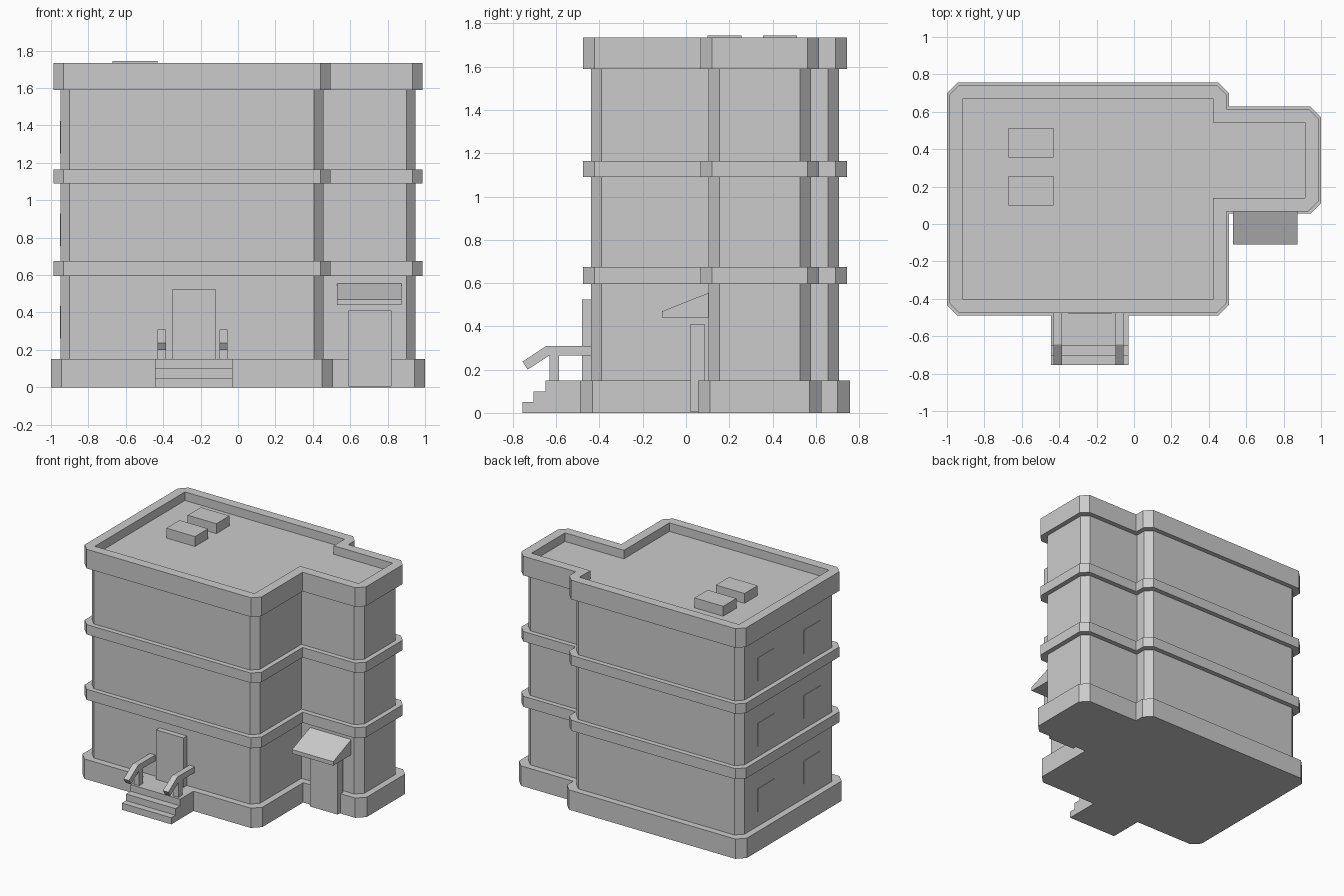
import bpy
import bmesh

cube = bpy.data.objects.get("Cube")
if cube:
    bpy.data.objects.remove(cube, do_unlink=True)

GREY = (0.6, 0.6, 0.6, 1.0)
mat = bpy.data.materials.new("plain grey")
mat.use_nodes = True
mat.diffuse_color = GREY
mat.node_tree.nodes["Principled BSDF"].inputs["Base Color"].default_value = GREY


def finish(name, bm):
    bmesh.ops.remove_doubles(bm, verts=bm.verts, dist=0.0005)
    bmesh.ops.recalc_face_normals(bm, faces=bm.faces)
    mesh = bpy.data.meshes.new(name)
    bm.to_mesh(mesh)
    bm.free()
    mesh.materials.append(mat)
    obj = bpy.data.objects.new(name, mesh)
    bpy.context.collection.objects.link(obj)
    return obj


def loft(name, rings):
    """Join equal-length rings of points and cap both ends."""
    bm = bmesh.new()
    loops = [[bm.verts.new(p) for p in ring] for ring in rings]
    n = len(loops[0])
    for a, b in zip(loops, loops[1:]):
        for i in range(n):
            j = (i + 1) % n
            bm.faces.new((a[i], a[j], b[j], b[i]))
    bm.faces.new(loops[0][::-1])
    bm.faces.new(loops[-1])
    return finish(name, bm)


def box(name, x, y, z):
    rect = [(x[0], y[0]), (x[1], y[0]), (x[1], y[1]), (x[0], y[1])]
    return loft(name, [[(px, py, h) for px, py in rect] for h in z])


def side_profile(name, x, profile):
    """Extrude a (y, z) profile across x."""
    return loft(name, [[(px, y, z) for y, z in profile] for px in x])


def footprint(grow, chamfer, z):
    """Main block plus side wing, grown outward, outer corners chamfered."""
    x0, x1, x2 = -0.95 - grow, 0.457 + grow, 0.95 + grow
    y0, y1 = -0.44 - grow, 0.105 - grow
    y2, y3 = 0.577 + grow, 0.707 + grow
    corners = [(x0, y0), (x1, y0), (x1, y1), (x2, y1),
               (x2, y2), (x1, y2), (x1, y3), (x0, y3)]
    ring = []
    for i, (x, y) in enumerate(corners):
        if i in (2, 5):  # inward corners stay sharp
            ring.append((x, y, z))
            continue
        for qx, qy in (corners[i - 1], corners[(i + 1) % 8]):
            d = abs(qx - x) + abs(qy - y)
            ring.append((x + (qx - x) / d * chamfer, y + (qy - y) / d * chamfer, z))
    return ring


def block(name, grow, chamfer, bottom, top):
    return loft(name, [footprint(grow, chamfer, bottom), footprint(grow, chamfer, top)])


# Building shell
LEDGE = 0.037
block("base_plinth", 0.05, 0.057, 0, 0.15)
block("walls", 0, 0.05, 0.15, 1.6)
block("lower_ledge", LEDGE, 0.053, 0.595, 0.675)
block("upper_ledge", LEDGE, 0.053, 1.09, 1.165)

# Parapet with the sunken flat roof
ROOF = 1.67
loft("parapet_and_roof", [
    footprint(LEDGE, 0.053, 1.59),
    footprint(LEDGE, 0.053, 1.735),
    footprint(-0.035, 0, 1.735),
    footprint(-0.035, 0, ROOF),
])

# Rooftop units
for name, y in (("front_roof_unit", 0.1), ("back_roof_unit", 0.355)):
    box(name, (-0.67, -0.43), (y, y + 0.157), (ROOF - 0.01, 1.745))

# Side windows, two on each floor
for floor in range(3):
    z = 0.26 + floor * 0.495
    for side, y in (("front", -0.25), ("back", 0.3)):
        box(f"{side}_window_{floor + 1}", (-0.953, -0.94), (y, y + 0.2), (z, z + 0.175))

# Main entrance with steps
box("main_door", (-0.35, -0.12), (-0.48, -0.43), (0.15, 0.525))
side_profile("entrance_steps", (-0.445, -0.03), [
    (-0.45, 0), (-0.755, 0), (-0.755, 0.05), (-0.705, 0.05),
    (-0.705, 0.1), (-0.65, 0.1), (-0.65, 0.15), (-0.45, 0.15)])

# Handrails with posts
for name, x in (("right", -0.43), ("left", -0.1)):
    span = (x, x + 0.045)
    side_profile(name + "_handrail", span, [
        (-0.435, 0.265), (-0.435, 0.31), (-0.645, 0.31),
        (-0.755, 0.237), (-0.732, 0.2), (-0.632, 0.265)])
    box(name + "_rail_post", span, (-0.632, -0.587), (0.15, 0.267))

# Wing entrance with a sloped canopy
box("wing_door", (0.59, 0.82), (0.02, 0.085), (0.005, 0.41))
side_profile("wing_canopy", (0.53, 0.875), [
    (0.11, 0.44), (-0.11, 0.44), (-0.11, 0.47), (0.11, 0.557)])
